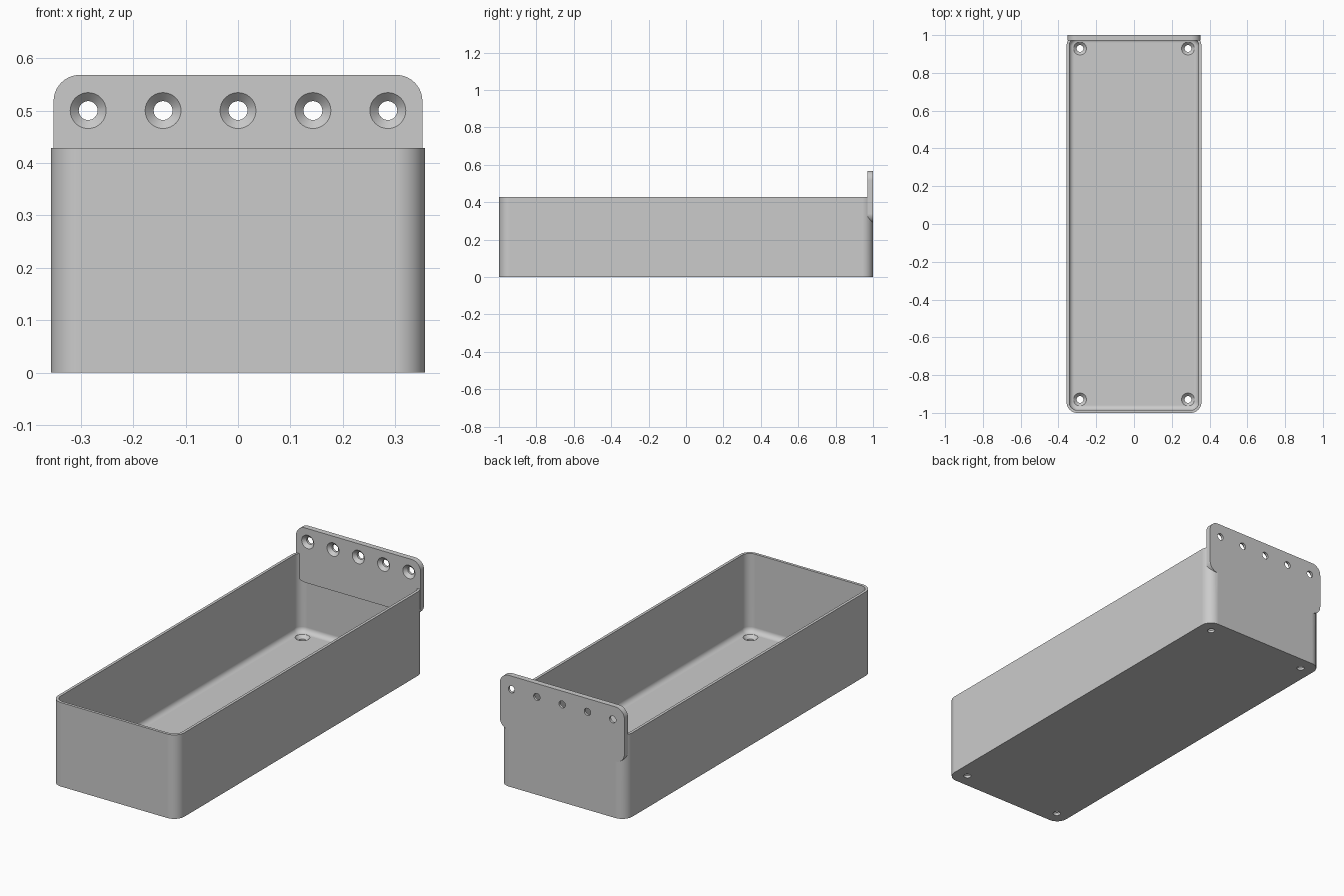
import bpy, bmesh, math
from mathutils import Matrix, Vector

cube = bpy.data.objects.get("Cube")
if cube:
    bpy.data.objects.remove(cube, do_unlink=True)

HALF_X, HALF_Y, HEIGHT, CORNER = 0.357, 1.0, 0.429, 0.057
WALL, FLOOR, FILLET = 0.0143, 0.0286, 0.026
PLATE_X, PLATE_LOW, PLATE_TOP, PLATE_T = 0.352, 0.289, 0.568, 0.0286
HOLE_R, SINK_R = 0.018, 0.0343

grey = bpy.data.materials.new("plain grey")
grey.use_nodes = True
colour = (0.6, 0.6, 0.6, 1)
grey.diffuse_color = colour
grey.node_tree.nodes["Principled BSDF"].inputs["Base Color"].default_value = colour


def rounded_rect(hx, hy, r, steps=10):
    """Outline points of a rounded rectangle, anticlockwise."""
    pts = []
    for q, (sx, sy) in enumerate([(1, 1), (-1, 1), (-1, -1), (1, -1)]):
        for i in range(steps + 1):
            a = (q + i / steps) * math.pi / 2
            pts.append((sx * (hx - r) + r * math.cos(a), sy * (hy - r) + r * math.sin(a)))
    return pts


def loft(name, rings):
    """Skin a stack of matching rings and cap both ends."""
    bm = bmesh.new()
    loops = [[bm.verts.new(p) for p in ring] for ring in rings]
    for a, b in zip(loops, loops[1:]):
        for i in range(len(a)):
            j = (i + 1) % len(a)
            bm.faces.new((a[i], a[j], b[j], b[i]))
    bm.faces.new(loops[0][::-1])
    bm.faces.new(loops[-1])
    bmesh.ops.recalc_face_normals(bm, faces=bm.faces)
    mesh = bpy.data.meshes.new(name)
    bm.to_mesh(mesh)
    bm.free()
    mesh.materials.append(grey)
    obj = bpy.data.objects.new(name, mesh)
    bpy.context.collection.objects.link(obj)
    return obj


def apply_modifiers(obj):
    bpy.ops.object.select_all(action="DESELECT")
    obj.select_set(True)
    bpy.context.view_layer.objects.active = obj
    for mod in list(obj.modifiers):
        bpy.ops.object.modifier_apply(modifier=mod.name)


def combine(obj, other, operation):
    mod = obj.modifiers.new(operation.lower(), "BOOLEAN")
    mod.operation, mod.solver, mod.object = operation, "EXACT", other
    apply_modifiers(obj)
    bpy.data.objects.remove(other, do_unlink=True)


def tray_ring(inset, z):
    return [(x, y, z) for x, y in rounded_rect(HALF_X - inset, HALF_Y - inset, CORNER - inset)]


def countersink(centre, turn):
    """Screw hole cutter: origin on the wide face, wide end along local z."""
    place = Matrix.Translation(centre) @ turn
    profile = [(HOLE_R, -0.05), (HOLE_R, HOLE_R - SINK_R), (SINK_R, 0), (SINK_R, 0.03)]
    rings = []
    for r, z in profile:
        angles = [math.tau * i / 32 for i in range(32)]
        rings.append([place @ Vector((r * math.cos(a), r * math.sin(a), z)) for a in angles])
    cutter = loft("hole_cutter", rings)
    cutter.hide_render = True
    return cutter


# Open tray with a rounded inner floor edge
rings = [tray_ring(0, 0), tray_ring(0, HEIGHT), tray_ring(WALL, HEIGHT)]
for i in range(7):
    a = i / 6 * math.pi / 2
    rings.append(tray_ring(WALL + FILLET * (1 - math.cos(a)), FLOOR + FILLET * (1 - math.sin(a))))
tray = loft("tray", rings)

# Rounded mounting plate, flush with the back wall
mid_z, half_z = (PLATE_TOP + PLATE_LOW) / 2, (PLATE_TOP - PLATE_LOW) / 2
outline = rounded_rect(PLATE_X, half_z, 0.05)
plate = loft("mounting_plate", [[(x, y, z + mid_z) for x, z in outline]
                                for y in (HALF_Y - PLATE_T, HALF_Y)])
combine(tray, plate, "UNION")

# Row of screw holes in the plate, and one in each floor corner
facing_front = Matrix.Rotation(math.pi / 2, 4, "X")
for i in range(-2, 3):
    combine(tray, countersink((i * 0.143, HALF_Y - PLATE_T, 0.5), facing_front), "DIFFERENCE")
for sx in (-1, 1):
    for sy in (-1, 1):
        combine(tray, countersink((sx * 0.286, sy * 0.929, FLOOR), Matrix.Identity(4)), "DIFFERENCE")

# Smooth curves with crisp edges and flat walls
apply_modifiers(tray)
bpy.ops.object.shade_smooth_by_angle(angle=math.radians(30))
weighted = tray.modifiers.new("flat walls", "WEIGHTED_NORMAL")
weighted.keep_sharp = True
